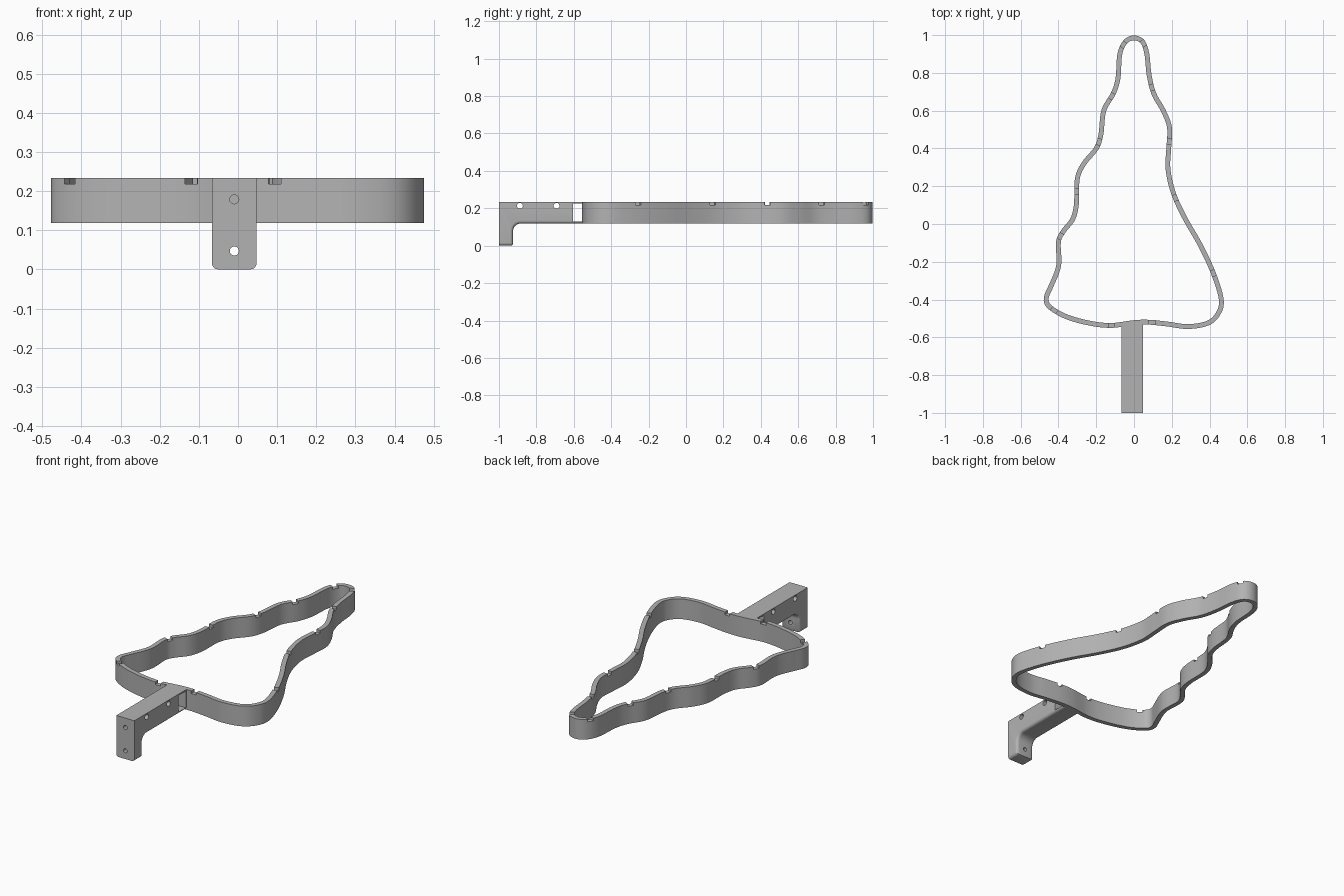
import bpy, bmesh, math
from mathutils import Vector, Matrix

if "Cube" in bpy.data.objects:
    bpy.data.objects.remove(bpy.data.objects["Cube"])

Z0, Z1 = 0.118, 0.233          # wall bottom and top
HALF = 0.0128                  # half wall thickness
CX, HW = -0.0095, 0.057        # handle centre and half width

grey = bpy.data.materials.new("grey plastic")
grey.diffuse_color = (0.45, 0.45, 0.45, 1)
grey.use_nodes = True
grey.node_tree.nodes["Principled BSDF"].inputs["Base Color"].default_value = grey.diffuse_color

def make_object(name, bm):
    bmesh.ops.recalc_face_normals(bm, faces=bm.faces)
    me = bpy.data.meshes.new(name)
    bm.to_mesh(me)
    bm.free()
    me.materials.append(grey)
    ob = bpy.data.objects.new(name, me)
    bpy.context.collection.objects.link(ob)
    return ob

def cut(target, bm):
    cutter = make_object("cutter", bm)
    cutter.hide_render = True
    mod = target.modifiers.new("cut", 'BOOLEAN')
    mod.operation, mod.solver, mod.object = 'DIFFERENCE', 'EXACT', cutter
    bpy.ops.object.select_all(action='DESELECT')
    bpy.context.view_layer.objects.active = target
    target.select_set(True)
    bpy.ops.object.modifier_apply(modifier=mod.name)
    bpy.data.objects.remove(cutter)
    bpy.ops.object.shade_smooth_by_angle(angle=math.radians(30))

def box(bm, centre, size, rot=0):
    m = Matrix.Translation(centre) @ Matrix.Rotation(rot, 4, 'Z') @ Matrix.Diagonal((*size, 1))
    bmesh.ops.create_cube(bm, size=1, matrix=m)

def rod(bm, centre, radius, depth, axis):
    rot = Matrix.Rotation(math.pi / 2, 4, axis)
    bmesh.ops.create_cone(bm, cap_ends=True, segments=32, radius1=radius, radius2=radius,
                          depth=depth, matrix=Matrix.Translation(centre) @ rot)

# Tree outline: centre line of the wall, clockwise from the tip
OUTLINE = [(0, .985), (.045, .965), (.068, .90), (.08, .79), (.105, .69), (.155, .60), (.188, .51),
           (.184, .40), (.18, .29), (.21, .16), (.27, .03), (.35, -.11), (.42, -.26), (.462, -.40),
           (.445, -.475), (.39, -.525), (.285, -.543), (.18, -.53), (.08, -.52), (0, -.522),
           (-.12, -.537), (-.235, -.525), (-.36, -.49), (-.445, -.44), (-.465, -.395),
           (-.44, -.33), (-.41, -.26), (-.397, -.20), (-.40, -.095), (-.375, -.04),
           (-.325, .025), (-.305, .105), (-.30, .24), (-.265, .32), (-.20, .40), (-.175, .475),
           (-.16, .60), (-.11, .69), (-.085, .77), (-.075, .90), (-.045, .965)]
pts = [Vector(p) for p in OUTLINE]
n, path = len(pts), []
for i in range(n):             # smooth spline through the points
    a, b, c, d = (pts[(i + k) % n] for k in (-1, 0, 1, 2))
    for s in range(6):
        t = s / 6
        path.append(0.5 * (2 * b + (c - a) * t + (2 * a - 5 * b + 4 * c - d) * t * t
                           + (3 * b - a - 3 * c + d) * t ** 3))
N = len(path)
tangent = [(path[(i + 1) % N] - path[i - 1]).normalized() for i in range(N)]

# Tree-shaped wall
bm = bmesh.new()
rings = []
for p, t in zip(path, tangent):
    side = Vector((-t.y, t.x)) * HALF
    rings.append([bm.verts.new((*(p + side * s), z)) for s, z in ((1, Z0), (1, Z1), (-1, Z1), (-1, Z0))])
for i in range(N):
    r, q = rings[i], rings[(i + 1) % N]
    for k in range(4):
        bm.faces.new((r[k], r[(k + 1) % 4], q[(k + 1) % 4], q[k]))
wall = make_object("tree_wall", bm)

# Small notches along the top edge of the wall
NOTCHES = [(.055, .957), (.10, .716), (.185, .43), (.21, .147), (.425, -.267), (.095, -.522),
           (-.117, -.537), (-.425, -.455), (-.39, -.07), (-.30, .18), (-.18, .43), (-.12, .67), (-.06, .95)]
bm = bmesh.new()
for x, y in NOTCHES:
    i = min(range(N), key=lambda j: (path[j] - Vector((x, y))).length)
    p, t = path[i], tangent[i]
    box(bm, (p.x, p.y, Z1), (0.032, 0.06, 0.03), math.atan2(t.y, t.x))
cut(wall, bm)

# L-shaped handle: side profile (y, z), extruded across x
R = 0.04
under = [(-1, 0), (-.935, 0), (-.928, .003), (-.925, .01)]
under += [(-.925 + R - R * math.cos(a), Z0 - R + R * math.sin(a))
          for a in (k * math.pi / 16 for k in range(9))]
under.append((-.525, Z0))
profile = under + [(-.525, Z1), (-1, Z1)]
bm = bmesh.new()
face = bm.faces.new([bm.verts.new((CX - HW, y, z)) for y, z in profile])
ext = bmesh.ops.extrude_face_region(bm, geom=[face])
bmesh.ops.translate(bm, vec=(2 * HW, 0, 0), verts=[v for v in ext["geom"] if isinstance(v, bmesh.types.BMVert)])
bmesh.ops.recalc_face_normals(bm, faces=bm.faces)
# round the long edges of the underside
edges = [e for e in bm.edges if abs(e.verts[0].co.x - e.verts[1].co.x) < 1e-5
         and all(v.co.z < Z0 + 1e-4 for v in e.verts)]
bmesh.ops.bevel(bm, geom=edges, offset=0.016, offset_type='OFFSET', segments=5, profile=0.5, affect='EDGES')
handle = make_object("handle", bm)

# Screw holes and the slot beside the wall
bm = bmesh.new()
for y in (-.888, -.692):
    rod(bm, (CX, y, .213), .0155, .3, 'Y')
rod(bm, (CX, -1, .047), .0115, .4, 'X')
rod(bm, (CX, -1, .179), .0115, .14, 'X')
box(bm, (CX, -.571, (.13 + .225) / 2), (.3, .068, .095))
cut(handle, bm)
